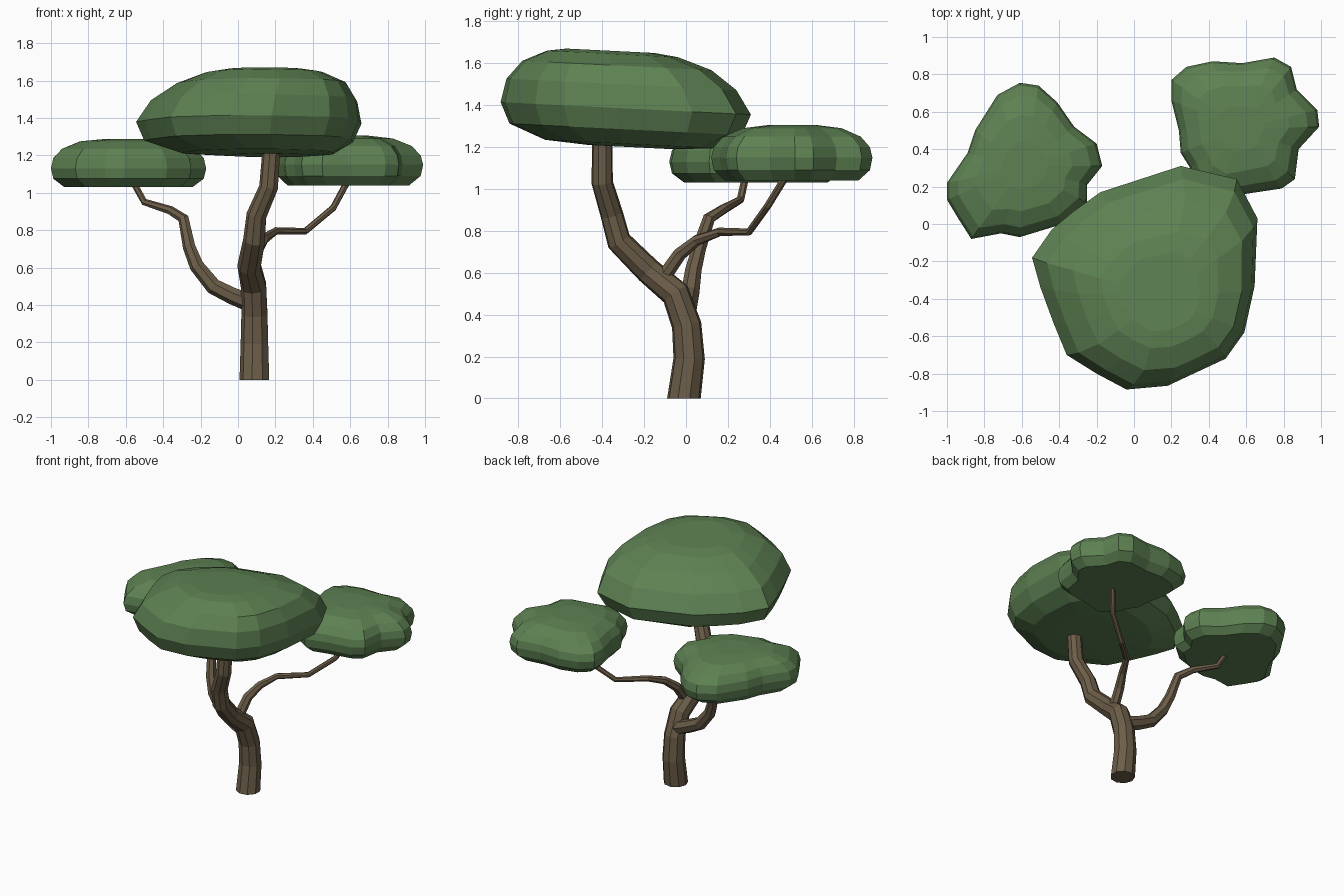
import bpy, bmesh
from math import cos, sin, pi
from mathutils import Vector


def material(name, rgb):
    m = bpy.data.materials.new(name)
    m.diffuse_color = (*rgb, 1)
    return m


BARK = material("bark", (0.15, 0.11, 0.065))
LEAF = material("leaf", (0.11, 0.22, 0.085))


def loft(name, rings, mat):
    """Skin a stack of equal-length rings and cap both ends."""
    bm = bmesh.new()
    vs = [[bm.verts.new(p) for p in r] for r in rings]
    n = len(vs[0])
    for a, b in zip(vs, vs[1:]):
        for i in range(n):
            j = (i + 1) % n
            bm.faces.new((a[i], a[j], b[j], b[i]))
    bm.faces.new(vs[0][::-1])
    bm.faces.new(vs[-1])
    bmesh.ops.recalc_face_normals(bm, faces=bm.faces)
    me = bpy.data.meshes.new(name)
    bm.to_mesh(me)
    bm.free()
    me.materials.append(mat)
    ob = bpy.data.objects.new(name, me)
    bpy.context.collection.objects.link(ob)
    return ob


def limb(name, path, sides):
    """Tapered tube along (x, y, z, radius) points."""
    pts = [Vector(p[:3]) for p in path]
    rings = []
    for k, p in enumerate(pts):
        d = pts[min(k + 1, len(pts) - 1)] - pts[max(k - 1, 0)]
        q = Vector((0, 0, 1)).rotation_difference(d)
        ring = []
        for i in range(sides):
            a = 2 * pi * (i + 0.5) / sides
            v = p + q @ (Vector((cos(a), sin(a), 0)) * path[k][3])
            if p.z == 0:
                v.z = 0  # flat foot on the ground
            ring.append(v)
        rings.append(ring)
    return loft(name, rings, BARK)


def canopy(name, outline, centre, levels, tilt=0.0):
    """Leaf pad: outline scaled per level (z, scale, dx, dy), rounder as it shrinks."""
    c = Vector(centre)
    offs = [Vector(p) - c for p in outline]
    mean = sum(o.length for o in offs) / len(offs)
    rings = []
    for z, s, dx, dy in levels:
        ring = []
        for o in offs:
            v = o.lerp(o.normalized() * mean, 0.7 * (1 - s)) * s
            ring.append((c.x + v.x + dx, c.y + v.y + dy, z - tilt * v.y))
        rings.append(ring)
    return loft(name, rings, LEAF)


# Trunk
limb("trunk", [(.09, -.01, 0, .082), (.09, .015, .19, .076), (.09, .003, .35, .072),
               (.085, -.05, .5, .07), (.06, -.18, .61, .064), (.088, -.32, .75, .06),
               (.1, -.355, .88, .055), (.165, -.4, 1.03, .052), (.185, -.4, 1.3, .048)], 9)

# Branches
limb("left_branch", [(.07, 0, .41, .05), (-.03, .01, .45, .047), (-.13, .02, .5, .045),
                     (-.22, .035, .61, .04), (-.26, .06, .71, .035), (-.29, .11, .86, .03),
                     (-.36, .18, .905, .024), (-.5, .26, .95, .019),
                     (-.55, .28, 1.04, .018), (-.56, .29, 1.1, .018)], 7)
limb("right_branch", [(.08, -.12, .56, .036), (.1, -.03, .69, .033), (.14, .05, .755, .027),
                      (.2, .16, .795, .021), (.36, .3, .795, .018),
                      (.51, .39, .92, .018), (.58, .47, 1.05, .018), (.6, .49, 1.1, .018)], 7)

# Large upper canopy
canopy("main_canopy",
       [(.66, .03), (.55, .24), (.25, .31), (-.18, .17), (-.32, .07), (-.44, -.03),
        (-.545, -.18), (-.5, -.34), (-.43, -.53), (-.36, -.7), (-.2, -.8), (-.04, -.885),
        (.18, -.865), (.34, -.79), (.49, -.72), (.59, -.58), (.645, -.33)],
       (.06, -.29),
       [(1.2, .35, .1, .03), (1.215, .68, .05, .02), (1.285, .93, 0, 0), (1.385, 1, 0, 0),
        (1.5, .92, .03, -.02), (1.59, .76, .07, -.04), (1.645, .53, .08, -.06),
        (1.66, .36, .08, -.07)], .05)

# Two small canopies
canopy("left_canopy",
       [(-.17, .31), (-.2, .43), (-.32, .52), (-.41, .65), (-.51, .74), (-.61, .755),
        (-.73, .69), (-.85, .5), (-.89, .38), (-1, .22), (-1, .13), (-.94, .03),
        (-.87, -.08), (-.71, -.05), (-.61, -.07), (-.38, 0), (-.25, .11), (-.25, .21)],
       (-.59, .31),
       [(1.03, .83, 0, 0), (1.075, .97, 0, 0), (1.13, 1, 0, 0), (1.185, .97, 0, 0),
        (1.235, .86, 0, 0), (1.275, .63, 0, 0), (1.287, .32, 0, 0)])
canopy("right_canopy",
       [(.99, .52), (.98, .61), (.87, .72), (.84, .84), (.75, .89), (.58, .86), (.42, .87),
        (.28, .84), (.2, .77), (.2, .66), (.24, .5), (.25, .38), (.3, .3), (.34, .19),
        (.45, .12), (.59, .16), (.79, .19), (.86, .24), (.88, .4)],
       (.57, .51),
       [(1.04, .83, 0, 0), (1.09, .97, 0, 0), (1.15, 1, 0, 0), (1.2, .97, 0, 0),
        (1.25, .86, 0, 0), (1.29, .63, 0, 0), (1.305, .32, 0, 0)])
